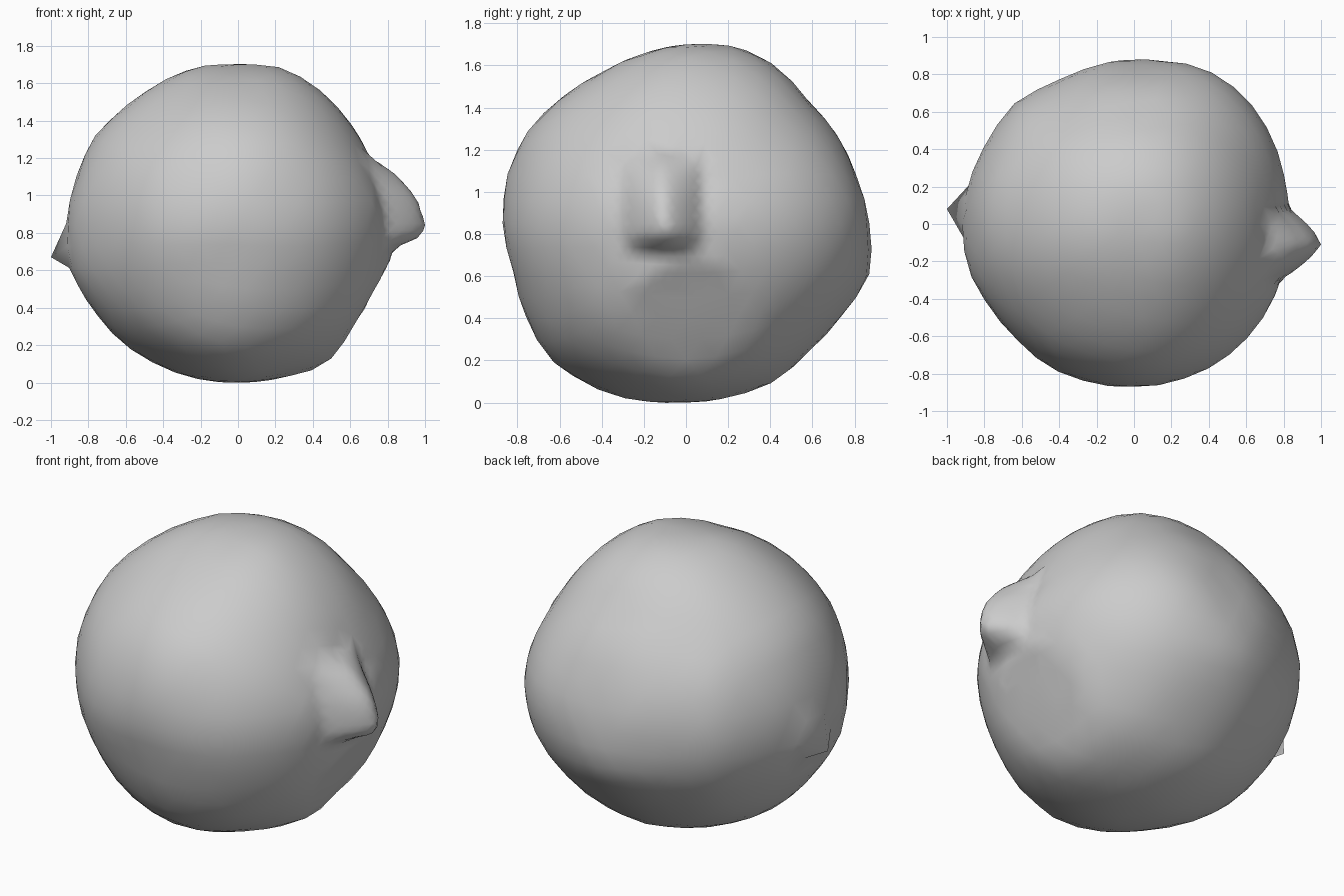
import bpy, bmesh, math
from mathutils import Vector

cube = bpy.data.objects.get("Cube")
if cube:
    bpy.data.objects.remove(cube, do_unlink=True)

# Outline radii in percent, at equal angle steps, for the three main planes
FRONT = [83, 79, 79, 81, 84, 87, 85, 87, 86, 87, 90, 90,
         92, 94, 90, 89, 87, 86, 85, 86, 89, 88, 87, 85]
SIDE = [87, 84, 83, 82, 86, 88, 85, 83, 82, 84, 87, 88,
        87, 85, 88, 92, 90, 88, 85, 85, 86, 84, 86, 91]
TOP = [83, 84, 87, 90, 92, 91, 89, 87, 87, 91, 90, 91,
       92, 92, 89, 88, 89, 88, 88, 87, 87, 86, 85, 83]
MIDDLE = 0.85


def outline(radii, a, b):
    """Radius of a closed outline in the direction (a, b)."""
    t = (math.atan2(b, a) / math.tau % 1) * len(radii)
    i = int(t)
    first, second = radii[i % len(radii)], radii[(i + 1) % len(radii)]
    return (first + (second - first) * (t - i)) / 100


def radius(d):
    """Blend the outlines, favouring the nearest plane, and stay inside all."""
    parts = [(d.y, outline(FRONT, d.x, d.z)),
             (d.x, outline(SIDE, d.y, d.z)),
             (d.z, outline(TOP, d.x, d.y))]
    weights = [1 / (n * n + 0.03) for n, r in parts]
    blend = sum(w * p[1] for w, p in zip(weights, parts)) / sum(weights)
    blend *= 1 - 0.025 * min(abs(n) for n, r in parts)
    limits = [r / max(0.1, math.sqrt(max(0, 1 - n * n))) for n, r in parts]
    return min(blend, *limits)


def pull_tip(bm, tip):
    """Move the vertex nearest to a tip onto it."""
    min(bm.verts, key=lambda v: (v.co - tip).length).co = tip


# Rounded body, with finer faces where the nose grows out
bm = bmesh.new()
bmesh.ops.create_icosphere(bm, subdivisions=4, radius=1)
nose_side = Vector((0.9, -0.11, 0.05))
near = [f for f in bm.faces if f.calc_center_median().angle(nose_side) < 0.4]
edges = list({e for f in near for e in f.edges})
bmesh.ops.subdivide_edges(bm, edges=edges, cuts=2, use_grid_fill=True)
bmesh.ops.triangulate(bm, faces=bm.faces[:])
for v in bm.verts:
    d = v.co.normalized()
    v.co = d * radius(d) + Vector((0, 0, MIDDLE))

for v in bm.verts:
    x, y, z = v.co
    if x > 0:
        # Flattened area below the nose
        if z < 0.77:
            flat = 0.88 - 0.04 * (y + 0.08) + 0.57 * (z - 0.77)
            v.co.x = min(x, max(flat, x - 0.06))
        # Nose, sloping above and blunt below
        across = min(1, abs(y + 0.11) / 0.19)
        rise = z - 0.84
        along = min(1, abs(rise) / (0.36 if rise > 0 else 0.12))
        v.co.x += 0.17 * (1 - across ** 1.5) * (1 - along ** 3)
pull_tip(bm, Vector((1, -0.11, 0.84)))

# Small point on the opposite side
pull_tip(bm, Vector((-1, 0.08, 0.67)))

bmesh.ops.recalc_face_normals(bm, faces=bm.faces[:])
for f in bm.faces:
    f.smooth = True
mesh = bpy.data.meshes.new("round_body")
bm.to_mesh(mesh)
bm.free()
body = bpy.data.objects.new("round_body", mesh)
bpy.context.collection.objects.link(body)

# Plain grey
grey = bpy.data.materials.new("mid_grey")
grey.use_nodes = True
colour = (0.6, 0.6, 0.6, 1)
grey.diffuse_color = colour
grey.node_tree.nodes["Principled BSDF"].inputs["Base Color"].default_value = colour
mesh.materials.append(grey)
